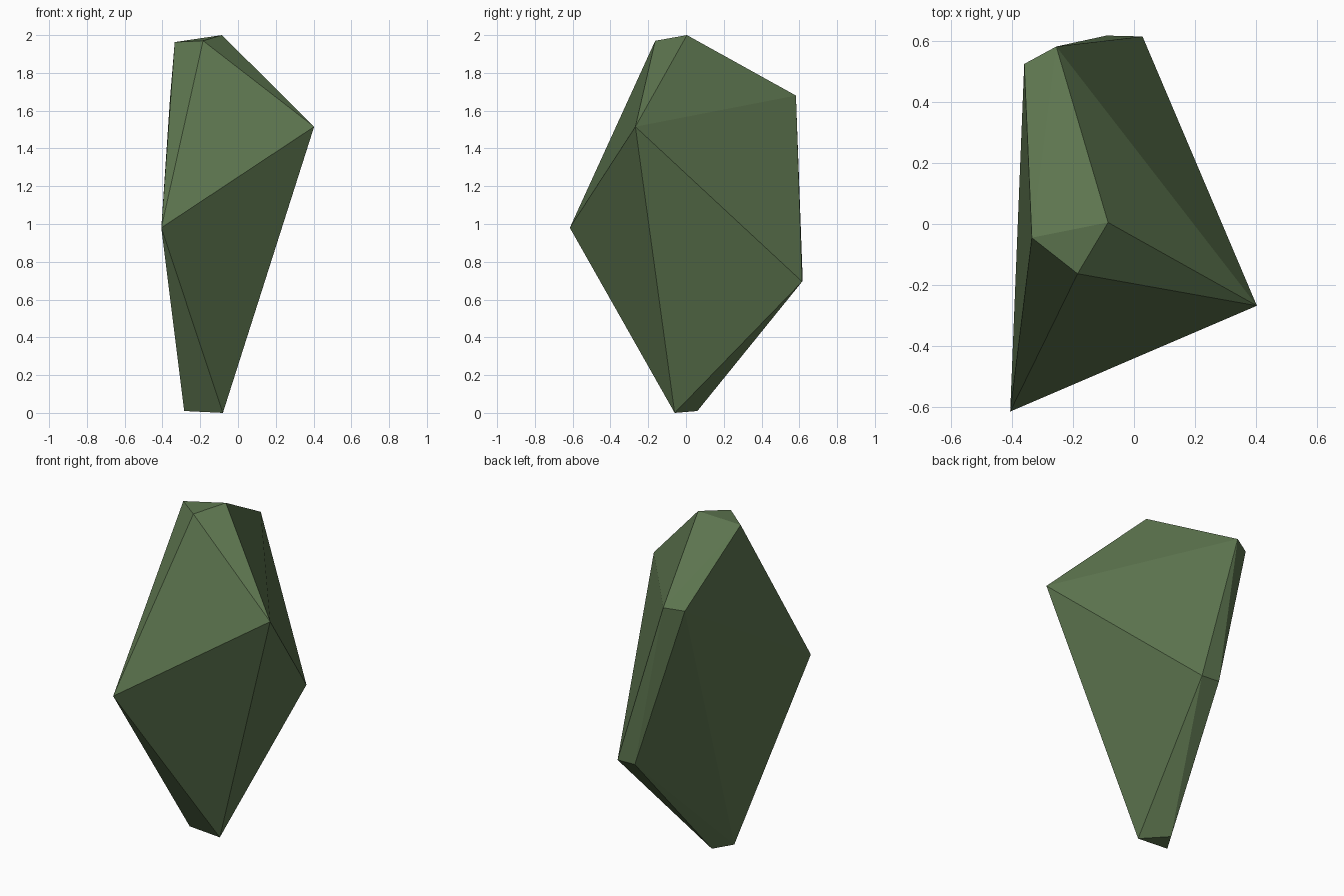
import bpy, bmesh

if "Cube" in bpy.data.objects:
    bpy.data.objects.remove(bpy.data.objects["Cube"])

# Faceted rock: convex hull around a few corner points
corners = [
    # crown
    (-0.085, 0.005, 2.0), (-0.185, -0.163, 1.97), (-0.335, -0.045, 1.963),
    # shoulders
    (0.403, -0.268, 1.515), (-0.255, 0.582, 1.68), (-0.36, 0.525, 1.665),
    # waist
    (-0.406, -0.615, 0.98), (0.028, 0.615, 0.695), (-0.09, 0.618, 0.70),
    # foot
    (-0.08, -0.06, 0.0), (-0.285, -0.055, 0.01), (-0.215, 0.06, 0.01),
]

bm = bmesh.new()
for c in corners:
    bm.verts.new(c)
bmesh.ops.convex_hull(bm, input=bm.verts[:])
bmesh.ops.recalc_face_normals(bm, faces=bm.faces[:])
mesh = bpy.data.meshes.new("rock")
bm.to_mesh(mesh)
bm.free()

# Mossy green stone
stone = bpy.data.materials.new("moss green stone")
stone.diffuse_color = (0.109, 0.178, 0.078, 1)
stone.use_nodes = True
stone.node_tree.nodes["Principled BSDF"].inputs["Base Color"].default_value = stone.diffuse_color
mesh.materials.append(stone)

rock = bpy.data.objects.new("rock", mesh)
bpy.context.collection.objects.link(rock)
